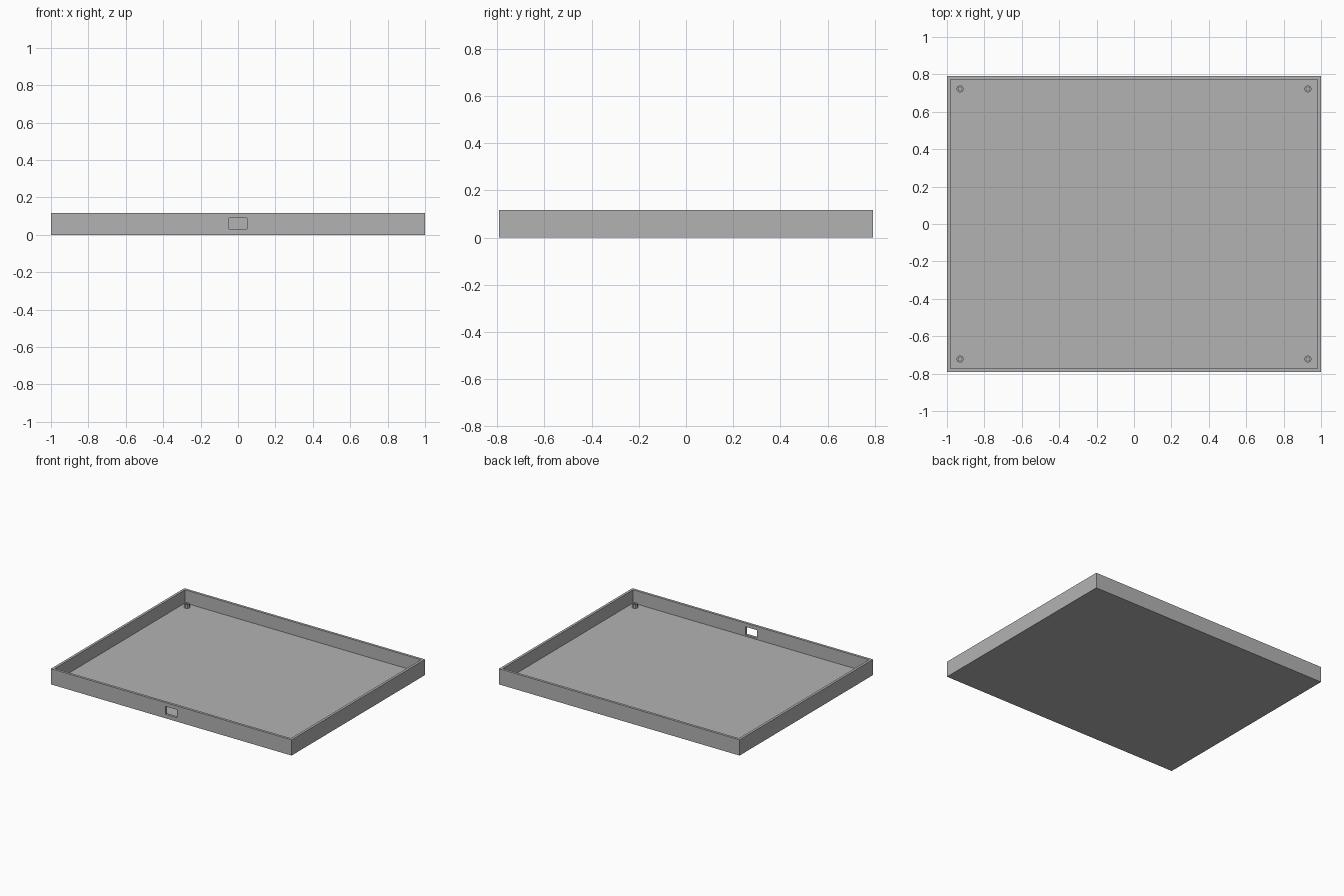
import bpy
import bmesh
from mathutils import Matrix, Vector

if "Cube" in bpy.data.objects:
    bpy.data.objects.remove(bpy.data.objects["Cube"], do_unlink=True)

HALF_X, HALF_Y, HEIGHT = 1.0, 0.792, 0.118
WALL, FLOOR = 0.019, 0.019

grey = bpy.data.materials.new("plain grey")
grey.use_nodes = True
grey.diffuse_color = (0.45, 0.45, 0.45, 1)
grey.node_tree.nodes["Principled BSDF"].inputs["Base Color"].default_value = grey.diffuse_color


def make_object(name, bm):
    bmesh.ops.recalc_face_normals(bm, faces=bm.faces)
    mesh = bpy.data.meshes.new(name)
    bm.to_mesh(mesh)
    bm.free()
    mesh.materials.append(grey)
    obj = bpy.data.objects.new(name, mesh)
    bpy.context.collection.objects.link(obj)
    return obj


def box(size, centre):
    bm = bmesh.new()
    bmesh.ops.create_cube(bm, size=1, matrix=Matrix.Translation(centre) @ Matrix.Diagonal((*size, 1)))
    return bm


def sink_top(bm, rim, depth):
    """Inset the top face and push it down to leave a hollow."""
    top = max(bm.faces, key=lambda f: f.calc_center_median().z)
    bmesh.ops.inset_region(bm, faces=[top], thickness=rim, use_even_offset=True)
    floor = bmesh.ops.extrude_discrete_faces(bm, faces=[top])["faces"][0]
    bmesh.ops.translate(bm, verts=floor.verts, vec=(0, 0, -depth))


# Open tray
bm = box((2 * HALF_X, 2 * HALF_Y, HEIGHT), Vector((0, 0, HEIGHT / 2)))
sink_top(bm, WALL, HEIGHT - FLOOR)
tray = make_object("tray", bm)

# Rectangular port through the front wall
cutter = make_object("port_cutter", box((0.094, 0.1, 0.06), Vector((0, -HALF_Y, 0.06))))
cutter.hide_render = True
cut = tray.modifiers.new("port", "BOOLEAN")
cut.operation = "DIFFERENCE"
cut.solver = "EXACT"
cut.object = cutter
bpy.context.view_layer.objects.active = tray
bpy.ops.object.modifier_apply(modifier=cut.name)
bpy.data.objects.remove(cutter, do_unlink=True)

# Hollow screw posts in the corners
POST_TOP = 0.048
for side, x in (("left", 0.93), ("right", -0.93)):
    for end, y in (("front", -0.722), ("back", 0.722)):
        bm = bmesh.new()
        depth = POST_TOP - FLOOR
        bmesh.ops.create_cone(bm, cap_ends=True, segments=8, radius1=0.02, radius2=0.02, depth=depth,
                              matrix=Matrix.Translation((x, y, FLOOR + depth / 2)))
        sink_top(bm, 0.009, depth - 0.001)
        make_object(f"{end}_{side}_screw_post", bm)
